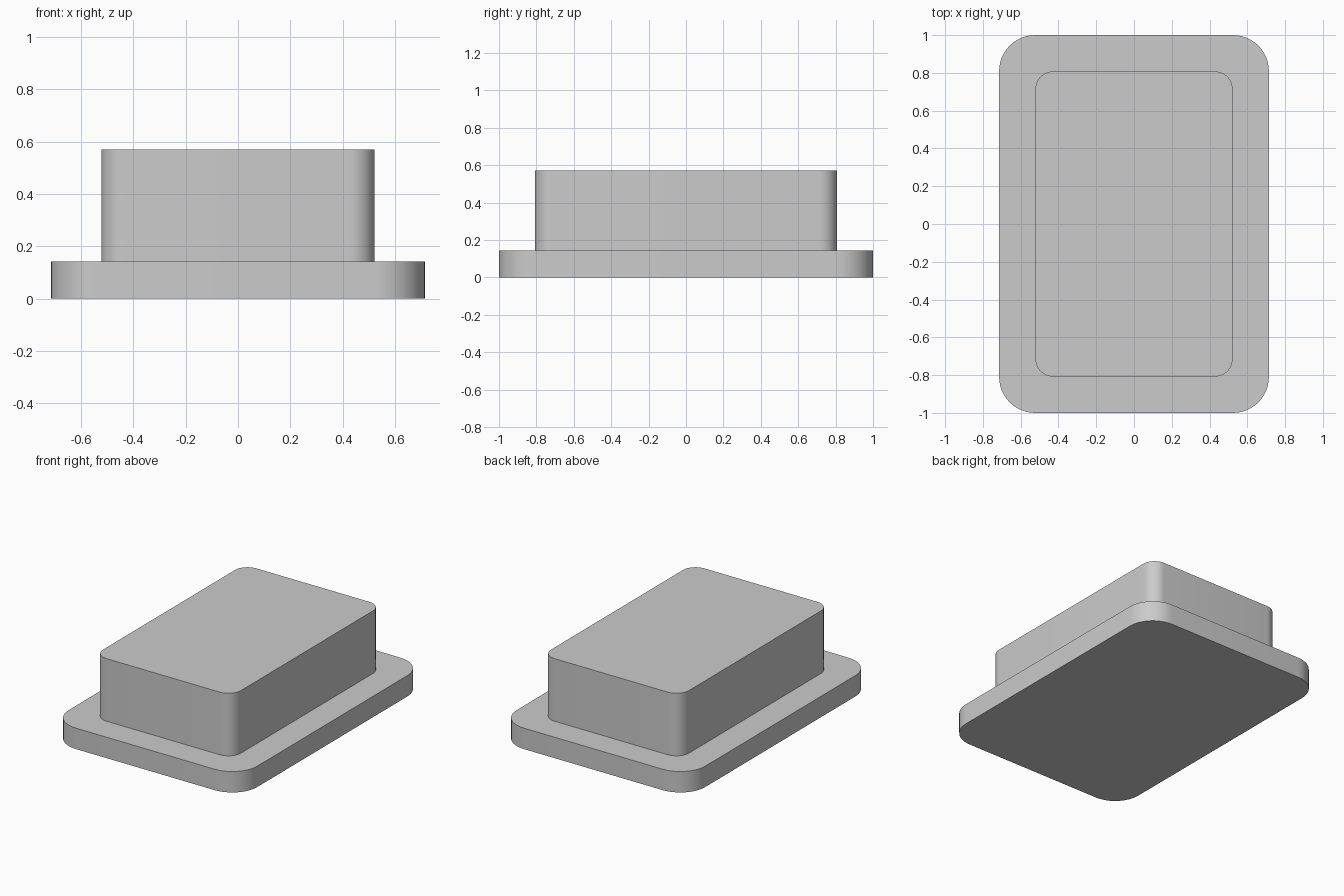
import bpy
import bmesh
import math

cube = bpy.data.objects.get("Cube")
if cube:
    bpy.data.objects.remove(cube, do_unlink=True)

# Single flat grey
grey = bpy.data.materials.new("plain grey")
grey.use_nodes = True
color = (0.6, 0.6, 0.6, 1)
grey.diffuse_color = color
grey.node_tree.nodes["Principled BSDF"].inputs["Base Color"].default_value = color


def rounded_block(name, width, depth, bottom, top, radius, round_top=False):
    """Box with rounded upright edges; round_top also rounds the upper rim."""
    bm = bmesh.new()
    bmesh.ops.create_cube(bm, size=1)
    for v in bm.verts:
        v.co.x *= width
        v.co.y *= depth
        v.co.z = top if v.co.z > 0 else bottom

    def is_rounded(edge):
        a, b = (v.co.z for v in edge.verts)
        upright = abs(a - b) > 0.01
        return upright or (round_top and a == top)

    edges = [e for e in bm.edges if is_rounded(e)]
    bmesh.ops.bevel(bm, geom=edges, offset=radius, offset_type='OFFSET',
                    segments=12, profile=0.5, affect='EDGES', clamp_overlap=True)
    if round_top:  # open underside, hidden inside the plate
        under = [f for f in bm.faces if f.normal.z < -0.9]
        bmesh.ops.delete(bm, geom=under, context='FACES')

    mesh = bpy.data.meshes.new(name)
    bm.to_mesh(mesh)
    bm.free()
    mesh.materials.append(grey)
    obj = bpy.data.objects.new(name, mesh)
    bpy.context.collection.objects.link(obj)
    bpy.ops.object.select_all(action='DESELECT')
    obj.select_set(True)
    bpy.context.view_layer.objects.active = obj
    bpy.ops.object.shade_smooth_by_angle(angle=math.radians(30))
    return obj


# Flat mounting plate
rounded_block("base_plate", 1.428, 2.0, 0, 0.143, 0.19)
# Raised body with softened rim
rounded_block("raised_body", 1.044, 1.616, 0.133, 0.571, 0.095, round_top=True)
